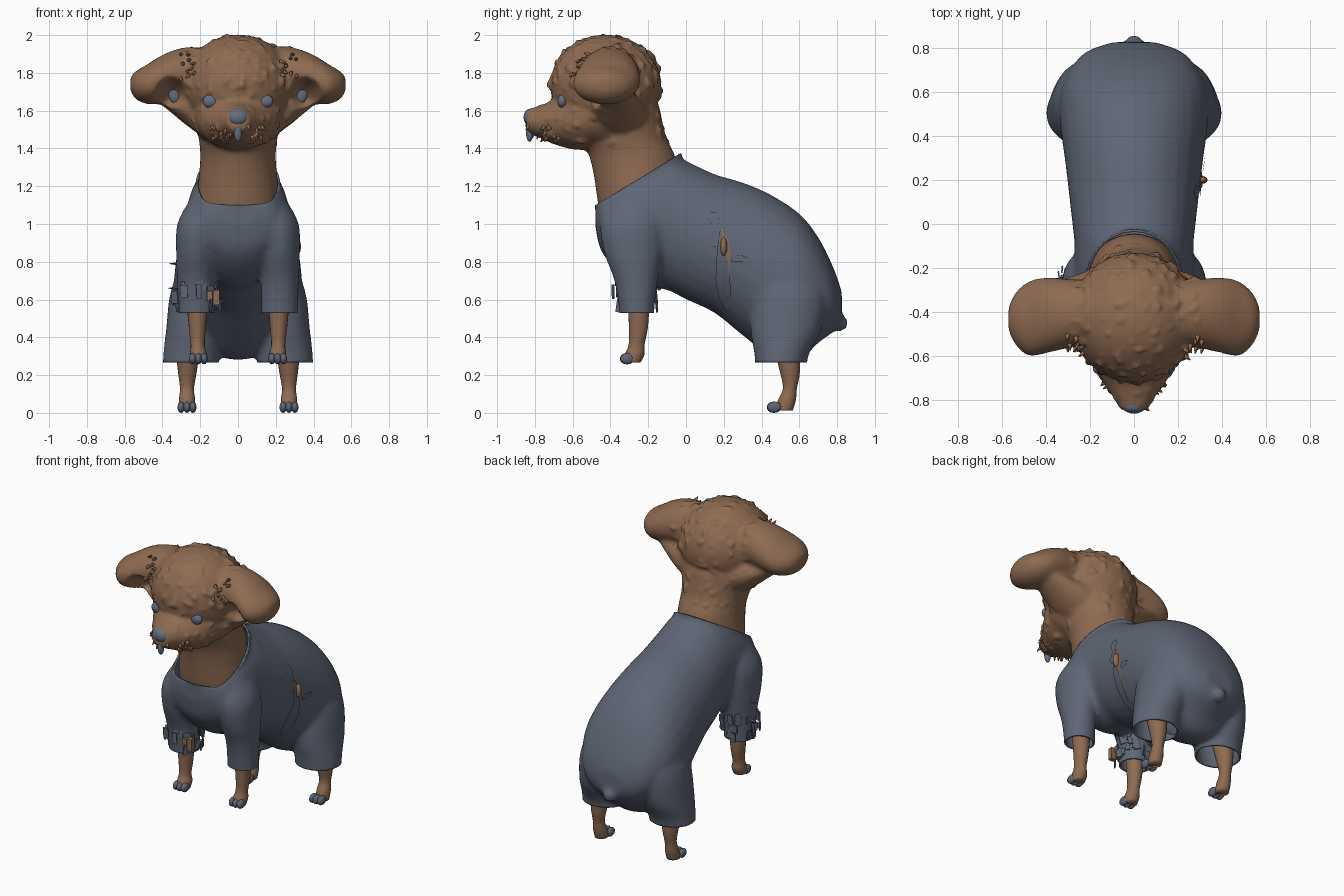
import bpy, bmesh, math, random
from mathutils import Vector, Matrix, noise
from mathutils.bvhtree import BVHTree

if "Cube" in bpy.data.objects:
    bpy.data.objects.remove(bpy.data.objects["Cube"])

random.seed(4)

def material(name, col):
    m = bpy.data.materials.new(name)
    m.diffuse_color = (*col, 1)
    m.use_nodes = True
    m.node_tree.nodes["Principled BSDF"].inputs["Base Color"].default_value = m.diffuse_color
    return m

BROWN = material("brown fur", (0.27, 0.147, 0.083))
GREY = material("slate cloth", (0.113, 0.133, 0.178))
BLUE = material("blue grey", (0.125, 0.16, 0.225))

def loft(bm, axis, rings, side=1, seg=28, sub=4):
    """Closed tube of ellipses (position, centre a, centre b, radius a, radius b)."""
    pts = [Vector(r) for r in rings]
    fine = []
    for i in range(len(pts) - 1):
        p0, p1, p2, p3 = pts[max(i - 1, 0)], pts[i], pts[i + 1], pts[min(i + 2, len(pts) - 1)]
        for k in range(sub):
            t = k / sub
            fine.append(0.5 * (2 * p1 + (p2 - p0) * t + (2 * p0 - 5 * p1 + 4 * p2 - p3) * t * t
                               + (3 * p1 - p0 - 3 * p2 + p3) * t ** 3))
    fine.append(pts[-1])
    loops = []
    for q, a, b, ra, rb in fine:
        loop = []
        for i in range(seg):
            an = 2 * math.pi * i / seg
            u, v = a + ra * math.cos(an), b + rb * math.sin(an)
            co = {'x': (q, u, v), 'y': (u, q, v), 'z': (u, v, q)}[axis]
            loop.append(bm.verts.new((co[0] * side, co[1], co[2])))
        loops.append(loop)
    faces = [bm.faces.new(loops[0]), bm.faces.new(loops[-1])]
    for l1, l2 in zip(loops, loops[1:]):
        for i in range(seg):
            j = (i + 1) % seg
            faces.append(bm.faces.new((l1[i], l1[j], l2[j], l2[i])))
    bmesh.ops.recalc_face_normals(bm, faces=faces)

def ball(bm, c, r, seg=24):
    bmesh.ops.create_uvsphere(bm, u_segments=seg, v_segments=seg // 2, radius=1,
                              matrix=Matrix.Translation(c) @ Matrix.Diagonal((*r, 1)))

def make(name, bm, mat, smooth=True):
    me = bpy.data.meshes.new(name)
    bm.to_mesh(me)
    bm.free()
    me.materials.append(mat)
    for p in me.polygons:
        p.use_smooth = smooth
    ob = bpy.data.objects.new(name, me)
    bpy.context.collection.objects.link(ob)
    return ob

def fuse(ob, voxel, smooth):
    """Blend overlapping volumes into one skin and return it as a bmesh."""
    m = ob.modifiers.new("fuse", 'REMESH')
    m.mode, m.voxel_size = 'VOXEL', voxel
    s = ob.modifiers.new("soften", 'SMOOTH')
    s.factor, s.iterations = 0.5, smooth
    dg = bpy.context.evaluated_depsgraph_get()
    bm = bmesh.new()
    bm.from_object(ob, dg)
    bpy.data.objects.remove(ob)
    return bm

# Suit: torso, collar, sleeves, trouser legs and tail bump
bm = bmesh.new()
loft(bm, 'y', [(y, 0, (a + b) / 2, w, (b - a) / 2) for y, a, b, w in [
    (-.48, .99, 1.10, .10), (-.45, .86, 1.2, .2), (-.36, .75, 1.28, .26), (-.25, .68, 1.36, .275),
    (-.1, .65, 1.38, .27), (0, .60, 1.335, .28), (.15, .53, 1.265, .297), (.3, .41, 1.22, .315),
    (.45, .30, 1.155, .335), (.6, .285, 1.055, .335), (.7, .37, .93, .29), (.78, .43, .77, .22),
    (.825, .49, .64, .1)]])
loft(bm, 'z', [(.95, 0, -.25, .24, .22), (1.1, 0, -.255, .235, .228), (1.25, 0, -.265, .222, .24),
               (1.4, 0, -.27, .212, .245), (1.5, 0, -.28, .21, .245)])
for s in (1, -1):
    loft(bm, 'z', [(.46, .22, -.26, .098, .093), (.54, .22, -.26, .098, .093), (.7, .222, -.265, .1, .115),
                   (.85, .22, -.28, .108, .155), (1.0, .2, -.285, .122, .17), (1.12, .16, -.27, .1, .14)], s)
    loft(bm, 'z', [(.18, .252, .505, .147, .137), (.3, .25, .505, .147, .142), (.45, .235, .53, .145, .19),
                   (.65, .205, .54, .15, .2), (.85, .15, .5, .12, .18)], s)
ball(bm, (0, .815, .475), (.045, .045, .045))
bm = fuse(make("suit base", bm, GREY), .016, 8)

def cut(co, no, keep):
    faces = [f for f in bm.faces if keep(f.calc_center_median())]
    geom = set(faces) | {e for f in faces for e in f.edges} | {v for f in faces for v in f.verts}
    bmesh.ops.bisect_plane(bm, geom=list(geom), plane_co=co, plane_no=no, clear_outer=True)

cut((0, -.48, 1.10), (0, -.6, 1), lambda c: c.y < .3 and c.z > .9)
cut((0, 0, .53), (0, 0, -1), lambda c: c.y < -.12 and c.z < .6)
cut((0, 0, .268), (0, 0, -1), lambda c: c.z < .35)
suit_tree = BVHTree.FromBMesh(bm)
suit = make("suit", bm, GREY)
sol = suit.modifiers.new("cloth thickness", 'SOLIDIFY')
sol.thickness = .012

# Head: skull, cheeks, muzzle, neck and folded ears
bm = bmesh.new()
ball(bm, (0, -.425, 1.735), (.29, .295, .268), 32)
ball(bm, (0, -.45, 1.57), (.26, .2, .17), 32)
loft(bm, 'y', [(y, 0, (a + b) / 2, w, (b - a) / 2) for y, a, b, w in [
    (-.5, 1.39, 1.78, .24), (-.6, 1.395, 1.73, .215), (-.66, 1.41, 1.69, .18), (-.72, 1.43, 1.65, .14),
    (-.78, 1.46, 1.625, .1), (-.845, 1.49, 1.605, .06)]])
loft(bm, 'z', [(1.0, 0, -.25, .21, .19), (1.1, 0, -.255, .22, .21), (1.25, 0, -.265, .208, .222),
               (1.36, 0, -.285, .2, .228), (1.46, 0, -.33, .21, .225), (1.62, 0, -.36, .24, .22)])
for s in (1, -1):
    loft(bm, 'x', [(.1, -.4, 1.77, .14, .16), (.28, -.405, 1.79, .155, .145), (.4, -.415, 1.765, .172, .13),
                   (.48, -.43, 1.74, .168, .105), (.54, -.43, 1.735, .115, .075), (.57, -.43, 1.74, .05, .035)], s)
    loft(bm, 'x', [(.1, -.36, 1.58, .18, .17), (.25, -.365, 1.61, .14, .105), (.36, -.375, 1.66, .11, .065),
                   (.43, -.38, 1.69, .08, .04)], s)
bm = fuse(make("head base", bm, BROWN), .014, 6)
bm.normal_update()
# Curly fur bumps on the crown and face
for v in bm.verts:
    c = v.co
    if c.z > 1.42 and abs(c.x) < .3:
        n = noise.noise(c * 24)
        v.co = c + v.normal * (max(0, n - .18) * (.035 if c.z > 1.7 else .02))
    # Hollow of the ear, facing forward
    for s in (1, -1):
        d = (c - Vector((.355 * s, -.57, 1.69)))
        k = (d.x / .085) ** 2 + (d.y / .17) ** 2 + (d.z / .09) ** 2
        if k < 1 and c.y < -.4:
            v.co.y += .11 * (1 - k)
head_tree = BVHTree.FromBMesh(bm)
make("head and neck", bm, BROWN)

# Eyes, nose, lip and inner ears
bm = bmesh.new()
for s in (1, -1):
    hit = head_tree.ray_cast(Vector((.145 * s, -2, 1.65)), Vector((0, 1, 0)))[0]
    ball(bm, hit + Vector((0, .008, 0)), (.042, .026, .036))
make("eyes", bm, BLUE)
bm = bmesh.new()
ball(bm, (0, -.825, 1.565), (.055, .035, .045))
ball(bm, (0, -.828, 1.49), (.022, .02, .055))
make("nose", bm, BLUE)
bm = bmesh.new()
for s in (1, -1):
    hit = head_tree.ray_cast(Vector((.335 * s, -2, 1.70)), Vector((0, 1, 0)))[0]
    ball(bm, hit + Vector((0, .01, 0)), (.035, .02, .06))
make("inner ears", bm, BLUE)

# Whisker tufts around the chin and curls at the ear roots
bm = bmesh.new()
for i in range(44):
    s = 1 if i % 2 else -1
    if i < 24:
        start = Vector((s * random.uniform(.03, .14), -2, random.uniform(1.45, 1.52)))
    else:
        start = Vector((s * random.uniform(.23, .31), -2, random.uniform(1.75, 1.9)))
    hit, nor, *_ = head_tree.ray_cast(start, Vector((0, 1, 0)))
    if hit:
        rot = (nor + Vector((0, 0, -.5))).to_track_quat('Z', 'Y').to_matrix().to_4x4()
        bmesh.ops.create_cone(bm, cap_ends=True, segments=6, radius1=.013, radius2=.003, depth=.035,
                              matrix=Matrix.Translation(hit + nor * .008) @ rot)
make("fur tufts", bm, BROWN)

# Legs and toes
FRONT = [(.62, .215, -.25, .06, .06), (.45, .215, -.252, .045, .05), (.36, .213, -.262, .037, .042),
         (.31, .21, -.272, .045, .052), (.268, .21, -.285, .042, .045)]
HIND = [(.38, .265, .53, .07, .075), (.22, .268, .55, .05, .053), (.13, .27, .55, .037, .037),
        (.07, .27, .535, .043, .047), (.012, .27, .52, .042, .045)]
for part, rings, toe in (("front", FRONT, (.21, -.31, .287)), ("hind", HIND, (.27, .468, .03))):
    legs, toes = bmesh.new(), bmesh.new()
    for s in (1, -1):
        loft(legs, 'z', rings, s, 20)
        for dx in (-.031, 0, .031):
            ball(toes, ((toe[0] + dx) * s, toe[1] - (.004 if dx == 0 else 0), toe[2]), (.02, .037, .03), 14)
    make(part + "_legs", legs, BROWN)
    make(part + "_toes", toes, GREY)

# Tear on the right flank: strips of (y, z, half width) laid on the suit
def strip(name, pts, lift, mat):
    bm = bmesh.new()
    rows = []
    for y, z, w in pts:
        row = []
        for k in (-1, 0, 1):
            hit = suit_tree.ray_cast(Vector((2, y + k * w, z)), Vector((-1, 0, 0)))[0]
            row.append(bm.verts.new(hit + Vector((lift, 0, 0))))
        rows.append(row)
    for a, b in zip(rows, rows[1:]):
        for i in (0, 1):
            bm.faces.new((a[i], a[i + 1], b[i + 1], b[i]))
    return make(name, bm, mat)

strip("tear_skin", [(.19, .97, .004), (.2, .91, .025), (.205, .83, .032), (.2, .74, .03), (.2, .65, .02),
                    (.21, .57, .004)], .005, BROWN)
strip("tear_flap", [(.18, .96, .004), (.185, .88, .018), (.19, .8, .03), (.195, .7, .038), (.205, .62, .034),
                    (.215, .54, .005)], .012, GREY)
strip("tear_scrap_top", [(.145, 1.06, .015), (.145, 1.03, .032), (.15, 1.0, .02), (.16, .96, .012),
                         (.15, .92, .022), (.15, .88, .006)], .008, GREY)
strip("tear_scrap_side", [(.28, .835, .015), (.285, .82, .045), (.27, .80, .03)], .008, GREY)
bm = bmesh.new()
ball(bm, (.308, .2, .88), (.026, .018, .05), 12)
make("tear_fluff", bm, BROWN)

# Shredded cuff on the left sleeve
cloth, skin = bmesh.new(), bmesh.new()
for i in range(34):
    an = random.uniform(0, 2 * math.pi)
    r = random.uniform(.1, .125)
    pos = Vector((-.22 + r * math.cos(an), -.262 + r * math.sin(an), random.uniform(.56, .69)))
    mat = (Matrix.Translation(pos) @ Matrix.Rotation(an + random.uniform(-.5, .5), 4, 'Z')
           @ Matrix.Rotation(random.uniform(-.25, .25), 4, 'X')
           @ Matrix.Diagonal((.007, random.uniform(.02, .05), random.uniform(.03, .08), 1)))
    bmesh.ops.create_cube(cloth, size=1, matrix=mat)
for x, z, w, h in ((-.115, .61, .035, .08), (-.15, .62, .03, .05)):
    bmesh.ops.create_cube(skin, size=1, matrix=Matrix.Translation((x, -.345, z)) @ Matrix.Diagonal((w, .03, h, 1)))
for x, z in ((-.335, .79), (-.34, .66)):
    bmesh.ops.create_cone(cloth, segments=4, radius1=.012, radius2=.001, depth=.06, cap_ends=True,
                          matrix=Matrix.Translation((x, -.25, z)) @ Matrix.Rotation(-math.pi / 2, 4, 'Y'))
make("torn_cuff", cloth, GREY, False)
make("torn_cuff_skin", skin, BROWN, False)
